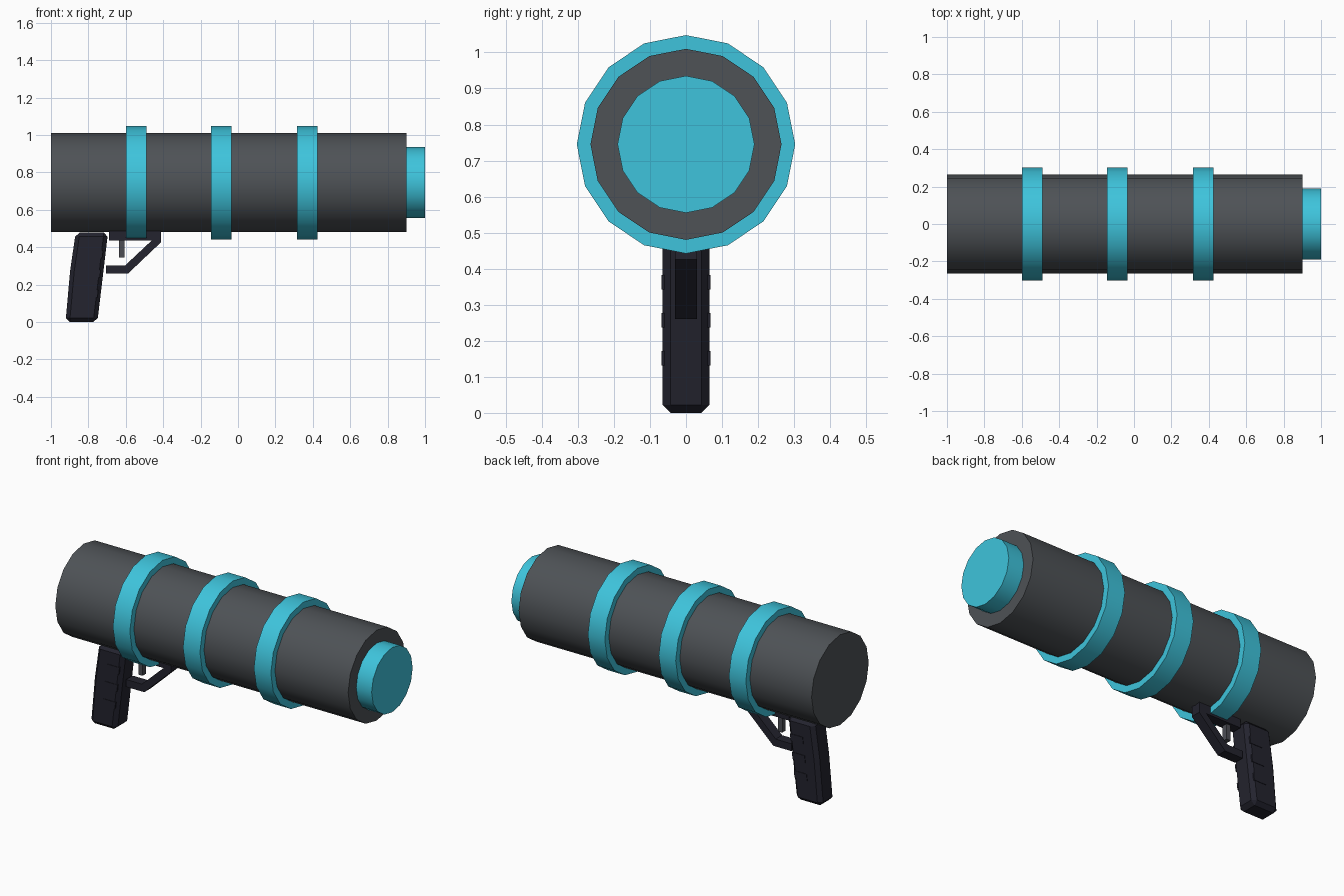
import bpy, bmesh, math
from mathutils import Matrix

if "Cube" in bpy.data.objects:
    bpy.data.objects.remove(bpy.data.objects["Cube"])


def material(name, rgb):
    m = bpy.data.materials.new(name)
    lin = [(c / 255 / 12.92) if c < 11 else ((c / 255 + 0.055) / 1.055) ** 2.4 for c in rgb]
    m.diffuse_color = (*lin, 1)
    m.use_nodes = True
    m.node_tree.nodes["Principled BSDF"].inputs["Base Color"].default_value = m.diffuse_color
    return m


GREY = material("gunmetal grey", (78, 82, 86))
BLUE = material("turquoise", (62, 196, 220))
DARK = material("dark grip", (35, 35, 46))
STEEL = material("trigger grey", (76, 77, 84))
AXIS_Z = 0.745


def finish(name, bm, mat):
    bmesh.ops.recalc_face_normals(bm, faces=bm.faces)
    mesh = bpy.data.meshes.new(name)
    bm.to_mesh(mesh)
    bm.free()
    mesh.materials.append(mat)
    ob = bpy.data.objects.new(name, mesh)
    bpy.context.collection.objects.link(ob)
    return ob


def drum(name, x0, x1, radius, mat):
    """16-sided cylinder along x with a corner at the top."""
    bm = bmesh.new()
    turn = Matrix.Translation(((x0 + x1) / 2, 0, AXIS_Z)) @ Matrix.Rotation(math.pi / 2, 4, 'Y')
    bmesh.ops.create_cone(bm, cap_ends=True, segments=16, radius1=radius,
                          radius2=radius, depth=x1 - x0, matrix=turn)
    ob = finish(name, bm, mat)
    bpy.ops.object.select_all(action='DESELECT')
    ob.select_set(True)
    bpy.context.view_layer.objects.active = ob
    bpy.ops.object.shade_smooth_by_angle(angle=math.radians(35))


def slab(name, profile, y0, y1, mat, bevel=0):
    """Side profile in x, z extruded from y0 to y1."""
    bm = bmesh.new()
    face = bm.faces.new([bm.verts.new((x, y0, z)) for x, z in profile])
    ext = bmesh.ops.extrude_face_region(bm, geom=[face])
    verts = [g for g in ext["geom"] if isinstance(g, bmesh.types.BMVert)]
    bmesh.ops.translate(bm, vec=(0, y1 - y0, 0), verts=verts)
    ob = finish(name, bm, mat)
    if bevel:
        mod = ob.modifiers.new("chamfer", 'BEVEL')
        mod.width = bevel
        mod.segments = 1
        mod.limit_method = 'ANGLE'
        mod.angle_limit = math.radians(25)
    return ob


# Barrel, front plug and three bands
drum("barrel", -1.0, 0.9, 0.265, GREY)
drum("front_plug", 0.88, 1.0, 0.19, BLUE)
for i, x in enumerate((-0.545, -0.09, 0.37)):
    drum(f"band_{i + 1}", x - 0.055, x + 0.055, 0.303, BLUE)

# Slanted pistol grip with chamfered edges
slab("grip", [(-0.922, 0), (-0.752, 0), (-0.728, 0.2), (-0.695, 0.478),
              (-0.868, 0.478), (-0.898, 0.27)], -0.065, 0.065, DARK, 0.022)

# Shallow finger ridges on both sides of the grip
for i, z in enumerate((0.152, 0.257, 0.362)):
    x = -0.752 + 0.12 * z
    for side, s in (("left", 1), ("right", -1)):
        slab(f"grip_ridge_{side}_{i + 1}",
             [(x - 0.10, z - 0.02), (x - 0.018, z - 0.02),
              (x - 0.013, z + 0.02), (x - 0.095, z + 0.02)],
             s * 0.06, s * 0.068, DARK)

# Trigger guard
slab("trigger_guard", [(-0.705, 0.26), (-0.587, 0.26), (-0.413, 0.425), (-0.413, 0.49),
                       (-0.69, 0.49), (-0.69, 0.435), (-0.462, 0.435),
                       (-0.603, 0.303), (-0.705, 0.303)], -0.03, 0.03, DARK)

# Trigger
slab("trigger", [(-0.636, 0.345), (-0.608, 0.345), (-0.608, 0.44), (-0.636, 0.44)],
     -0.016, 0.016, STEEL)
